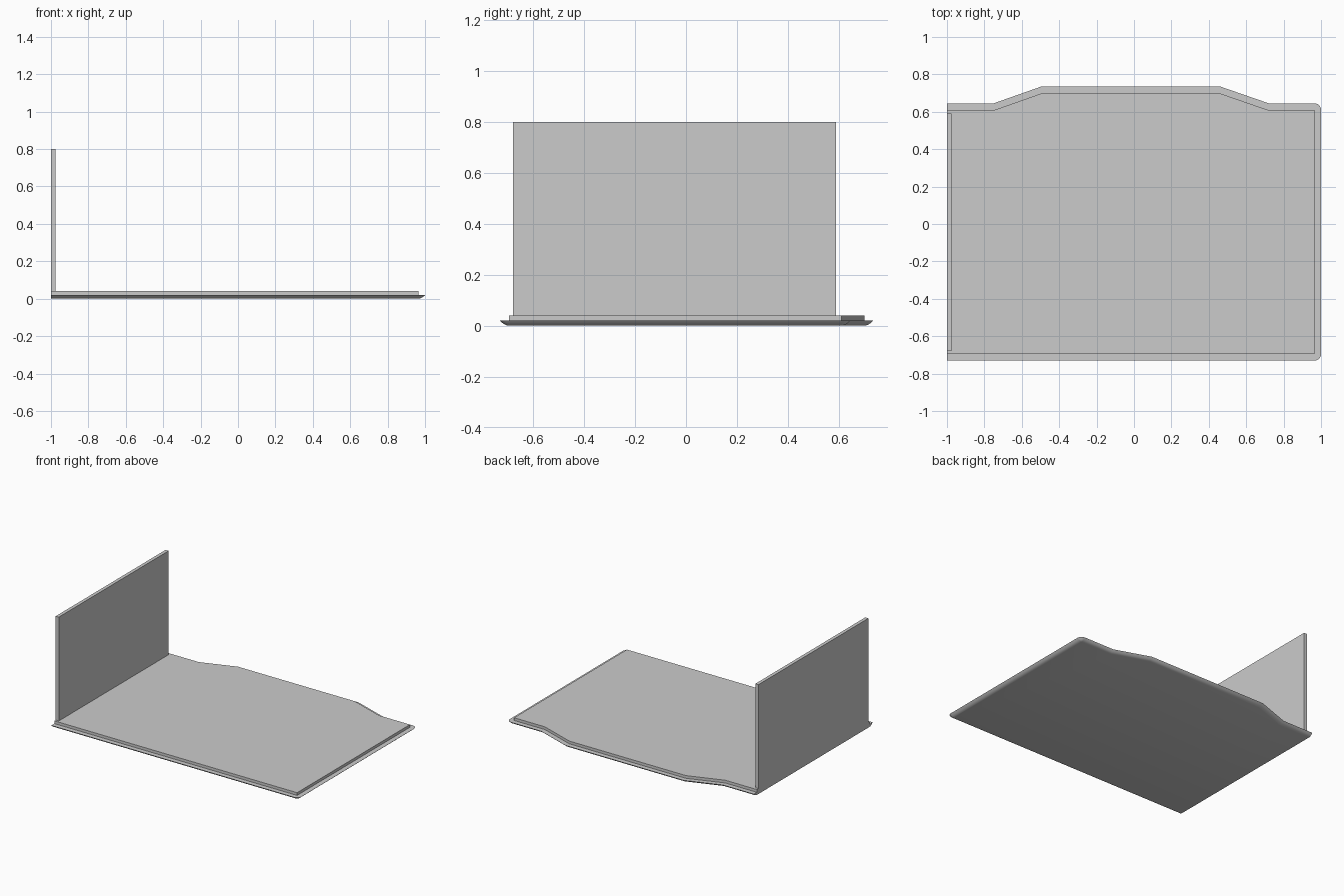
import bpy, bmesh, math
from mathutils import Vector

cube = bpy.data.objects.get("Cube")
if cube:
    bpy.data.objects.remove(cube, do_unlink=True)

grey = bpy.data.materials.new("light_grey")
grey.use_nodes = True
grey.diffuse_color = (0.6, 0.6, 0.6, 1)
grey.node_tree.nodes["Principled BSDF"].inputs["Base Color"].default_value = (0.6, 0.6, 0.6, 1)


def finish(name, bm):
    """Turn a bmesh into a named, coloured object."""
    bmesh.ops.recalc_face_normals(bm, faces=bm.faces)
    mesh = bpy.data.meshes.new(name)
    bm.to_mesh(mesh)
    bm.free()
    mesh.materials.append(grey)
    obj = bpy.data.objects.new(name, mesh)
    bpy.context.collection.objects.link(obj)
    return obj


# Raised slab outline, clockwise from the back end of the wall side
outline = [Vector(p) for p in (
    (-1, .61), (-.745, .61), (-.49, .70), (.455, .70),
    (.715, .61), (.965, .61), (.965, -.695), (-1, -.695))]


def normal(a, b):
    d = (b - a).normalized()
    return Vector((-d.y, d.x))


# Outward offset directions: fans at square corners, mitres elsewhere
spokes = []
for i, p in enumerate(outline):
    n0 = normal(outline[i - 1], p) if i else Vector((0, 1))
    n1 = normal(p, outline[i + 1]) if i < len(outline) - 1 else n0
    if n0.dot(n1) < 0.5:
        start = math.atan2(n0.y, n0.x)
        for k in range(7):
            t = start - k * math.pi / 12
            spokes.append((p, Vector((math.cos(t), math.sin(t)))))
    else:
        spokes.append((p, (n0 + n1) / (1 + n0.dot(n1))))

# Floor tray: rounded underside, flat lip, raised slab (offset, height)
section = [(0, 0), (.010, .002), (.019, .006), (.027, .012), (.035, .02), (0, .02), (0, .04)]
bm = bmesh.new()
rings = [[bm.verts.new((*(p + d * off), z)) for p, d in spokes] for off, z in section]
count = len(spokes)
for low, high in zip(rings, rings[1:]):
    for i in range(count - 1):
        bm.faces.new((low[i], low[i + 1], high[i + 1], high[i]))
bm.faces.new(rings[0])
bm.faces.new(rings[-1])
# Flat cut end on the wall side
bm.faces.new([r[0] for r in rings] + [r[-1] for r in reversed(rings)])
bmesh.ops.remove_doubles(bm, verts=bm.verts, dist=1e-5)
tray = finish("floor_tray", bm)
bpy.context.view_layer.objects.active = tray
tray.select_set(True)
bpy.ops.object.shade_smooth_by_angle(angle=math.radians(30))

# Upright side panel
bm = bmesh.new()
bmesh.ops.create_cube(bm, size=1)
bmesh.ops.scale(bm, vec=(.025, 1.27, .76), verts=bm.verts)
bmesh.ops.translate(bm, vec=(-.9875, -.045, .42), verts=bm.verts)
finish("side_panel", bm)
